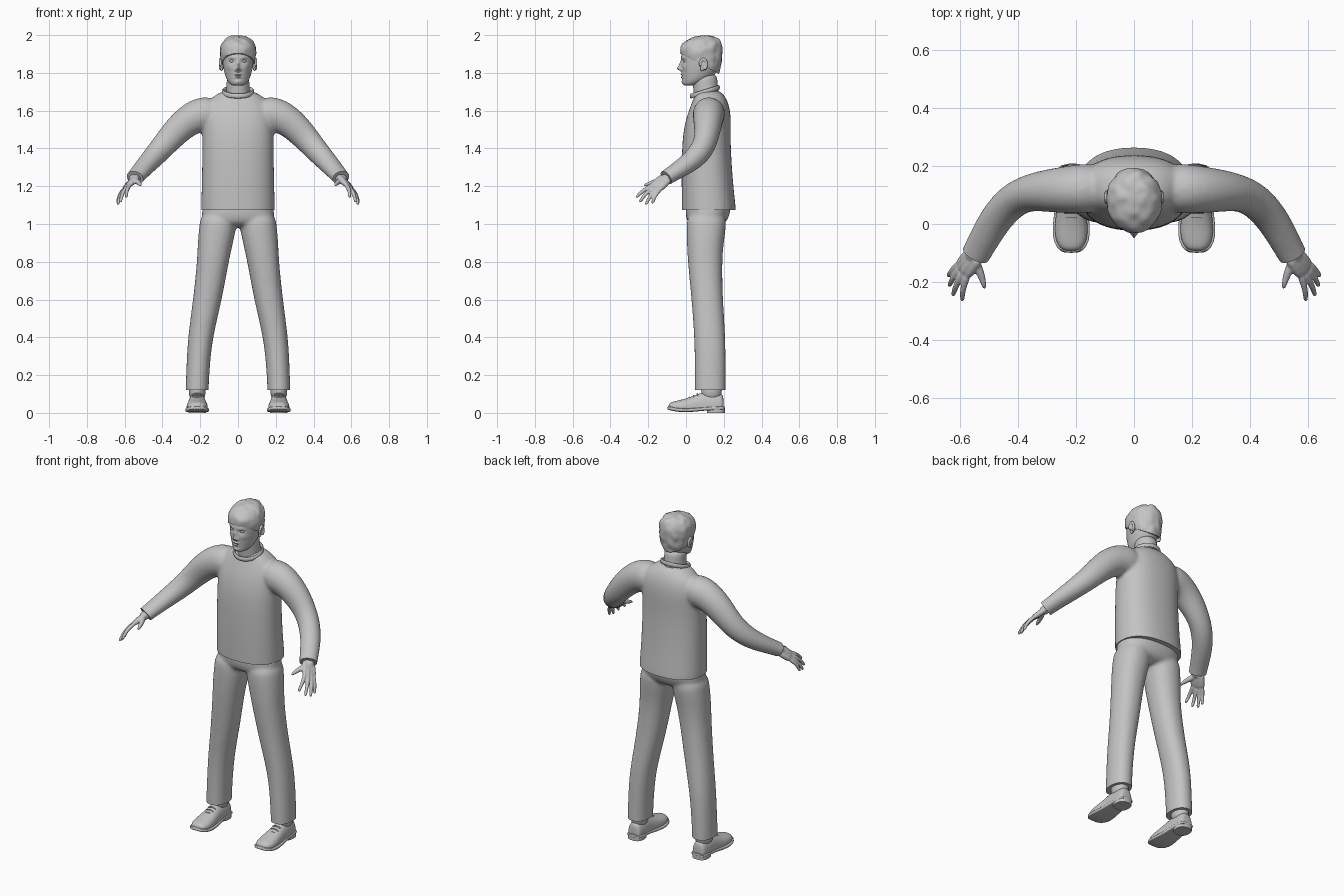
import bpy, bmesh
from math import sin, cos, pi, exp, radians
from mathutils import Vector, Matrix, noise

cube = bpy.data.objects.get("Cube")
if cube:
    bpy.data.objects.remove(cube)

GREY = (0.55, 0.55, 0.55, 1)
grey = bpy.data.materials.new("plain grey")
grey.use_nodes = True
grey.diffuse_color = GREY
grey.node_tree.nodes["Principled BSDF"].inputs["Base Color"].default_value = GREY


def tube(bm, rings, flat=False, power=2, sides=24, floor=None):
    """Skin rings of (x, y, z, side radius, other radius); flat keeps them level."""
    centres = [Vector(r[:3]) for r in rings]
    loops = []
    for i, (c, r) in enumerate(zip(centres, rings)):
        along = centres[min(i + 1, len(rings) - 1)] - centres[max(i - 1, 0)]
        u, v = Vector((1, 0, 0)), Vector((0, 1, 0))
        if not flat:
            u = along.cross(Vector((0, 0, 1))).normalized()
            v = u.cross(along).normalized()
        loop = []
        for k in range(sides):
            a, b = cos(2 * pi * k / sides), sin(2 * pi * k / sides)
            a = abs(a) ** (2 / power) * (1 if a > 0 else -1)
            b = abs(b) ** (2 / power) * (1 if b > 0 else -1)
            p = c + u * a * r[3] + v * b * r[4]
            if floor is not None:
                p.z = max(p.z, floor)
            loop.append(bm.verts.new(p))
        loops.append(loop)
    for lo, hi in zip(loops, loops[1:]):
        for k in range(sides):
            n = (k + 1) % sides
            bm.faces.new((lo[k], lo[n], hi[n], hi[k]))
    bm.faces.new(loops[0])
    bm.faces.new(loops[-1])


def ball(bm, centre, scale):
    m = Matrix.Translation(centre) @ Matrix.Diagonal((*scale, 1))
    bmesh.ops.create_uvsphere(bm, u_segments=24, v_segments=16, radius=1, matrix=m)


def build(name, bm, subdiv=2, voxel=0, relax=0, cuts=(), sculpt=None, mirror=False):
    """Run the modifiers, trim with planes, sculpt, then shade smooth."""
    bmesh.ops.recalc_face_normals(bm, faces=bm.faces)
    mesh = bpy.data.meshes.new(name)
    bm.to_mesh(mesh)
    bm.free()
    ob = bpy.data.objects.new(name, mesh)
    bpy.context.collection.objects.link(ob)
    if subdiv:
        ob.modifiers.new("Subdivide", 'SUBSURF').levels = subdiv
    if voxel:
        re = ob.modifiers.new("Blend", 'REMESH')
        re.mode, re.voxel_size = 'VOXEL', voxel
    if relax:
        sm = ob.modifiers.new("Relax", 'SMOOTH')
        sm.factor, sm.iterations = 0.5, relax
    if mirror:
        ob.modifiers.new("Mirror", 'MIRROR').use_mirror_merge = False
    bpy.context.view_layer.update()
    done = bpy.data.meshes.new_from_object(ob.evaluated_get(bpy.context.evaluated_depsgraph_get()))
    ob.modifiers.clear()
    ob.data = done
    bm = bmesh.new()
    bm.from_mesh(done)
    if sculpt:
        for v in bm.verts:
            sculpt(v)
    for point, normal in cuts:
        got = bmesh.ops.bisect_plane(bm, geom=bm.verts[:] + bm.edges[:] + bm.faces[:],
                                     plane_co=point, plane_no=normal, clear_outer=True)
        rim = [e for e in got["geom_cut"] if isinstance(e, bmesh.types.BMEdge)]
        bmesh.ops.edgeloop_fill(bm, edges=rim)
    bm.to_mesh(done)
    bm.free()
    done.materials.clear()
    done.materials.append(grey)
    bpy.ops.object.select_all(action='DESELECT')
    ob.select_set(True)
    bpy.context.view_layer.objects.active = ob
    bpy.ops.object.shade_smooth_by_angle(angle=radians(45))
    return ob


# Sweater: torso and both sleeves blended into one skin
bm = bmesh.new()
torso = [(1.0, .122, .197, .146), (1.08, .122, .197, .144), (1.2, .113, .193, .138),
         (1.4, .107, .19, .13), (1.5, .112, .19, .126), (1.58, .122, .19, .116),
         (1.64, .128, .17, .098), (1.68, .125, .125, .08), (1.71, .115, .075, .062)]
tube(bm, [(0, y, z, a, b) for z, y, a, b in torso], flat=True, power=2.3)
sleeve = [(.1, .125, 1.585, .09, .09), (.2, .12, 1.585, .085, .095), (.285, .115, 1.535, .076, .082),
          (.36, .11, 1.455, .064, .072), (.42, .082, 1.385, .062, .064), (.475, .02, 1.325, .058, .054),
          (.515, -.05, 1.28, .054, .045), (.545, -.105, 1.245, .05, .04), (.575, -.16, 1.21, .05, .04)]
for s in (1, -1):
    tube(bm, [(s * r[0], *r[1:]) for r in sleeve])
build("sweater", bm, voxel=.01, relax=6, cuts=[
    ((0, 0, 1.075), (0, 0, -1)),
    ((.545, -.105, 1.245), (.08, -.15, -.1)),
    ((-.545, -.105, 1.245), (-.08, -.15, -.1))])

# Ribbed neckline, tilted down towards the front
bm = bmesh.new()
N = 40
path = [Matrix.Rotation(radians(17), 3, 'X') @ Vector((.08 * cos(2 * pi * k / N), .077 * sin(2 * pi * k / N), 0))
        for k in range(N)]
rows = []
for p in path:
    out = Vector((p.x, p.y, 0)).normalized()
    centre = p + Vector((0, .1, 1.7))
    rows.append([bm.verts.new(centre + out * .007 * cos(t * pi / 4) + Vector((0, 0, .014 * sin(t * pi / 4))))
                 for t in range(8)])
for k in range(N):
    a, b = rows[k], rows[(k + 1) % N]
    for t in range(8):
        bm.faces.new((a[t], a[(t + 1) % 8], b[(t + 1) % 8], b[t]))
build("neckline", bm, subdiv=1)

# Trousers: hips and two legs blended
bm = bmesh.new()
hips = [(1.15, .12, .18, .115), (1.08, .118, .19, .122), (1.03, .112, .196, .114), (.98, .108, .17, .085)]
tube(bm, [(0, y, z, a, b) for z, y, a, b in hips], flat=True, power=2.3)
leg = [(.1, .11, 1.06, .095, .1), (.105, .108, 1.0, .1, .107), (.12, .102, .9, .094, .098),
       (.133, .1, .8, .084, .091), (.161, .112, .6, .077, .083), (.2, .127, .4, .066, .083),
       (.211, .128, .25, .062, .082), (.217, .128, .12, .061, .082), (.217, .128, .04, .061, .082)]
for s in (1, -1):
    tube(bm, [(s * r[0], *r[1:]) for r in leg], flat=True, power=2.2)
build("trousers", bm, voxel=.01, relax=6, cuts=[((0, 0, .12), (0, 0, -1))])

# Shoes: upper, sole, heel, laces and socks
X = .216
upper = [(.2, .034, .06), (.185, .043, .075), (.12, .047, .085), (.07, .048, .074), (.02, .055, .052),
         (-.04, .058, .036), (-.075, .046, .029), (-.093, .026, .018)]
bm = bmesh.new()
tube(bm, [(X, y, .03, a, b) for y, a, b in upper], power=2.3, floor=.022)
build("shoe_uppers", bm, mirror=True)
sole = [(.207, .026, .036), (.19, .026, .048), (.09, .022, .05), (.03, .014, .061), (-.04, .014, .067),
        (-.08, .023, .053), (-.1, .028, .028)]
bm = bmesh.new()
tube(bm, [(X, y, z, a, .01) for y, z, a in sole], power=5)
build("shoe_soles", bm, subdiv=1, mirror=True)
bm = bmesh.new()
tube(bm, [(X, .158, z, .046, .048) for z in (0, .022)], flat=True, power=2.6, sides=32)
build("shoe_heels", bm, subdiv=0, mirror=True)
bm = bmesh.new()
for y, z in ((.02, .08), (.04, .09), (.06, .099)):
    tube(bm, [(X + d * .014, y, z + .003 - .0025 * d * d, .004, .004) for d in (-2, -1, 0, 1, 2)], sides=8)
build("laces", bm, subdiv=1, mirror=True)
bm = bmesh.new()
tube(bm, [(X, .135, z, .044, .055) for z in (.07, .11, .2)], flat=True)
build("socks", bm, subdiv=1, mirror=True)

# Hands: palm struts and fingers blended together
bm = bmesh.new()
wrist = Vector((.542, -.1, 1.247))
fingers = [((.578, -.187, 1.2), (.592, -.265, 1.14)), ((.594, -.177, 1.19), (.624, -.247, 1.115)),
           ((.605, -.161, 1.18), (.637, -.214, 1.102)), ((.61, -.143, 1.177), (.64, -.18, 1.108))]
for root, tip in fingers:
    root, tip = Vector(root), Vector(tip)
    start = wrist + (root - Vector((.597, -.167, 1.187))) * .7
    bend = root.lerp(tip, .5) + Vector((.006, -.004, .006))
    tube(bm, [(*start, .018, .018), (*start.lerp(root, .5), .018, .018), (*root, .013, .013)], sides=12)
    tube(bm, [(*start.lerp(root, .9), .012, .012), (*root, .0125, .0125), (*bend, .0105, .0105),
              (*root.lerp(tip, .9), .009, .009), (*tip, .006, .006)], sides=12)
tube(bm, [(.548, -.125, 1.235, .018, .018), (.53, -.165, 1.222, .015, .015),
          (.519, -.2, 1.212, .011, .011), (.513, -.226, 1.203, .006, .006)], sides=12)
tube(bm, [(.525, -.07, 1.262, .03, .026), (*wrist, .033, .024), (.56, -.13, 1.225, .034, .022)], sides=16)
build("hands", bm, subdiv=1, voxel=.004, relax=5, mirror=True)

# Neck
bm = bmesh.new()
neck = [(1.64, .115, .068, .07), (1.7, .107, .062, .067), (1.75, .1, .06, .066), (1.8, .1, .06, .066)]
tube(bm, [(0, y, z, a, b) for z, y, a, b in neck], flat=True)
build("neck", bm)

# Head, with the face pushed out and in by soft bumps (x, z, width, height, depth)
bumps = [(0, 1.822, .011, .011, .021), (0, 1.842, .008, .018, .012), (.013, 1.816, .007, .007, .008),
         (.032, 1.862, .015, .01, -.009), (.03, 1.881, .02, .007, .004), (0, 1.792, .019, .005, .009),
         (0, 1.777, .017, .005, .009), (0, 1.785, .02, .0025, -.005), (0, 1.752, .02, .011, .006),
         (.045, 1.83, .017, .015, .004)]


def face(v):
    x, y, z = v.co
    if y < .05:
        for bx, bz, w, h, depth in bumps:
            for side in ((1, -1) if bx else (1,)):
                v.co.y -= depth * exp(-((x - side * bx) / w) ** 2 - ((z - bz) / h) ** 2)


bm = bmesh.new()
skull = [(1.732, .02, .026, .03), (1.742, .03, .044, .047), (1.765, .055, .061, .074),
         (1.8, .07, .073, .093), (1.85, .078, .083, .105), (1.9, .082, .087, .109),
         (1.94, .085, .083, .101), (1.97, .09, .065, .08), (1.985, .095, .03, .035)]
tube(bm, [(0, y, z, a, b) for z, y, a, b in skull], flat=True)
build("head", bm, subdiv=3, sculpt=face)


# Hair cap with a straight fringe, sloping to the nape
def tousle(v):
    n = noise.noise(v.co * 28) * .006
    v.co += Vector((v.co.x, v.co.y - .09, (v.co.z - 1.88))).normalized() * n


bm = bmesh.new()
hair = [(1.75, .1, .058, .068), (1.8, .092, .076, .083), (1.84, .09, .088, .098), (1.88, .083, .096, .112),
        (1.92, .08, .099, .116), (1.955, .085, .09, .107), (1.982, .095, .066, .078), (1.998, .1, .034, .04)]
tube(bm, [(0, y, z, a, b) for z, y, a, b in hair], flat=True)
build("hair", bm, subdiv=2, sculpt=tousle, cuts=[((0, -.034, 1.905), (0, -.53, -1))])

# Eyes and ears
bm = bmesh.new()
ball(bm, (.032, -.003, 1.862), (.013, .012, .009))
build("eyes", bm, subdiv=0, mirror=True)
bm = bmesh.new()
ball(bm, (.086, .092, 1.843), (.01, .017, .03))
arc = [(.094, .092 + .017 * cos(a), 1.845 + .027 * sin(a)) for a in (k * pi / 7 - .9 for k in range(10))]
for p in arc:
    ball(bm, p, (.008, .007, .009))
ball(bm, (.087, .084, 1.818), (.007, .008, .009))
build("ears", bm, subdiv=0, voxel=.003, relax=4, mirror=True)
